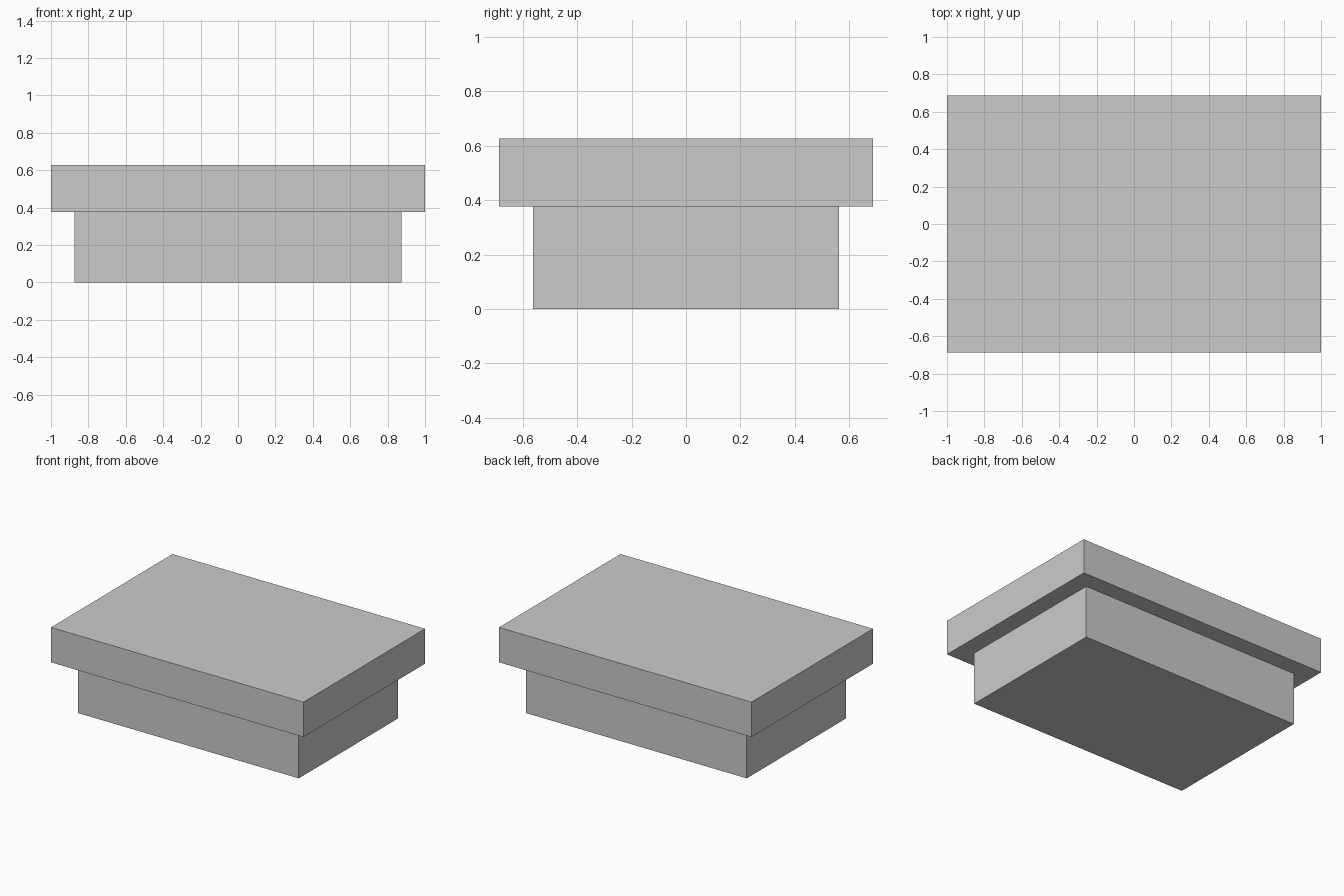
import bpy

if "Cube" in bpy.data.objects:
    bpy.data.objects.remove(bpy.data.objects["Cube"])


def box(name, size_x, size_y, z0, z1):
    """Axis-aligned block centred on x and y, spanning z0 to z1."""
    bpy.ops.mesh.primitive_cube_add(size=1, location=(0, 0, (z0 + z1) / 2))
    obj = bpy.context.object
    obj.name = name
    obj.scale = (size_x, size_y, z1 - z0)
    bpy.ops.object.transform_apply(location=False, rotation=False, scale=True)
    return obj


# Narrower body below
box("base_block", 1.75, 1.125, 0.0, 0.377)
# Overhanging slab on top
box("top_slab", 2.0, 1.375, 0.377, 0.627)
